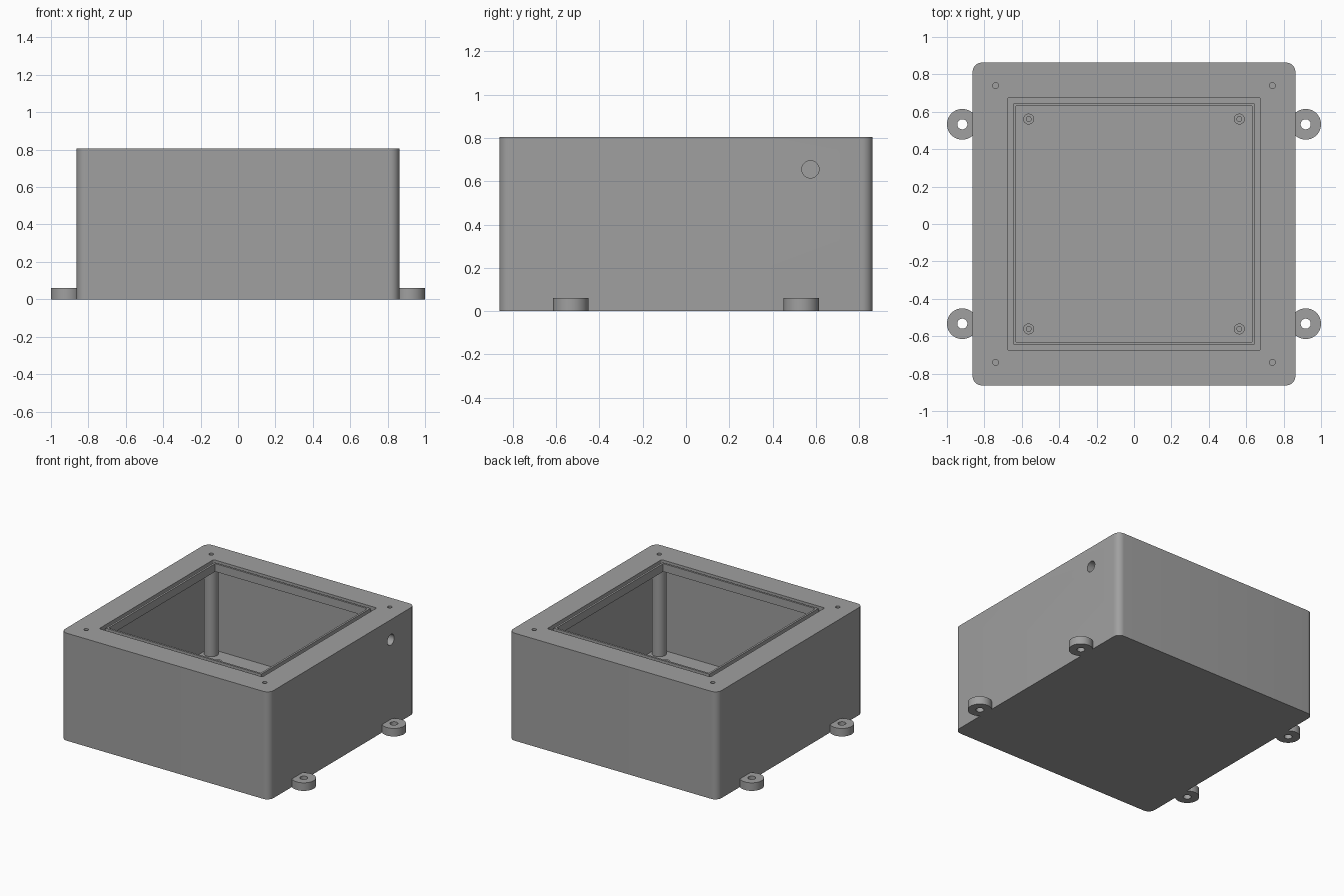
import bpy
import bmesh
import math

if "Cube" in bpy.data.objects:
    bpy.data.objects.remove(bpy.data.objects["Cube"])

grey = bpy.data.materials.new("mid grey")
grey.diffuse_color = (0.35, 0.35, 0.35, 1)
grey.use_nodes = True
grey.node_tree.nodes["Principled BSDF"].inputs["Base Color"].default_value = grey.diffuse_color

H = 0.805       # total height
FLOOR = 0.06    # floor thickness
RIM = 0.06      # thickness of the top flange


def finish(bm, name):
    bmesh.ops.recalc_face_normals(bm, faces=bm.faces)
    mesh = bpy.data.meshes.new(name)
    bm.to_mesh(mesh)
    bm.free()
    mesh.materials.append(grey)
    ob = bpy.data.objects.new(name, mesh)
    bpy.context.collection.objects.link(ob)
    return ob


def block(name, half, z0, z1, radius=0.0, steps=10):
    """Square prism with optional rounded upright corners."""
    pts = []
    for q, (sx, sy) in enumerate([(1, 1), (-1, 1), (-1, -1), (1, -1)]):
        c = half - radius
        for i in range(steps + 1 if radius else 1):
            a = math.pi / 2 * (q + i / steps)
            pts.append((sx * c + radius * math.cos(a),
                        sy * c + radius * math.sin(a), z0))
    bm = bmesh.new()
    base = bm.faces.new([bm.verts.new(p) for p in pts])
    top = bmesh.ops.extrude_face_region(bm, geom=[base])["geom"]
    bmesh.ops.translate(bm, vec=(0, 0, z1 - z0),
                        verts=[v for v in top if isinstance(v, bmesh.types.BMVert)])
    return finish(bm, name)


def rod(name, x, y, z0, z1, r, sides=48):
    """Upright cylinder."""
    bm = bmesh.new()
    bmesh.ops.create_cone(bm, cap_ends=True, segments=sides, radius1=r,
                          radius2=r, depth=z1 - z0)
    bmesh.ops.translate(bm, vec=(x, y, (z0 + z1) / 2), verts=bm.verts)
    return finish(bm, name)


def cut(target, cutter):
    """Subtract the cutter and delete it."""
    mod = target.modifiers.new("cut", 'BOOLEAN')
    mod.operation = 'DIFFERENCE'
    mod.solver = 'EXACT'
    mod.object = cutter
    bpy.context.view_layer.objects.active = target
    bpy.ops.object.modifier_apply(modifier=mod.name)
    bpy.data.objects.remove(cutter, do_unlink=True)


corners = [(sx, sy) for sx in (-1, 1) for sy in (-1, 1)]

# Enclosure shell: hollow inside, with an overhanging rim around the opening
body = block("enclosure_body", 0.863, 0, H, 0.05)
cut(body, block("cavity", 0.80, FLOOR, H - RIM))
cut(body, block("opening", 0.63, H - RIM - 0.1, H + 0.1))

# Gasket groove in the rim
groove = block("groove", 0.676, H - 0.03, H + 0.05, 0.01, 4)
cut(groove, block("groove_core", 0.645, H - 0.1, H + 0.1))
cut(body, groove)

# Lid screw holes through the rim
for sx, sy in corners:
    cut(body, rod("drill", sx * 0.74, sy * 0.74, H - RIM - 0.03, H + 0.05, 0.016, 24))

# Cable hole in the right wall
drill = rod("drill", 0, 0, -0.1, 0.1, 0.04)
drill.rotation_euler = (0, math.pi / 2, 0)
drill.location = (0.83, 0.575, 0.655)
bpy.context.view_layer.update()
cut(body, drill)

for sx, sy in corners:
    tag = ("back" if sy > 0 else "front") + "_" + ("right" if sx > 0 else "left")

    # Tall screw boss under each rim corner
    x, y = sx * 0.74, sy * 0.74
    boss = rod("screw_boss_" + tag, x, y, FLOOR, H - RIM, 0.05)
    cut(boss, rod("drill", x, y, H - 0.35, H, 0.016, 24))

    # Short board standoff on the floor
    x, y = sx * 0.563, sy * 0.561
    standoff = rod("standoff_" + tag, x, y, FLOOR, FLOOR + 0.06, 0.029, 32)
    cut(standoff, rod("drill", x, y, FLOOR + 0.005, FLOOR + 0.2, 0.013, 24))

    # Mounting ear with a through hole
    x, y = sx * 0.918, sy * 0.533
    ear = rod("mounting_ear_" + tag, x, y, 0, 0.06, 0.082, 64)
    cut(ear, rod("drill", x, y, -0.1, 0.2, 0.027, 32))

# Smooth round walls, keep edges crisp
bpy.ops.object.select_all(action='DESELECT')
for ob in bpy.context.collection.objects:
    ob.select_set(True)
bpy.context.view_layer.objects.active = body
bpy.ops.object.shade_smooth_by_angle(angle=math.radians(30))
